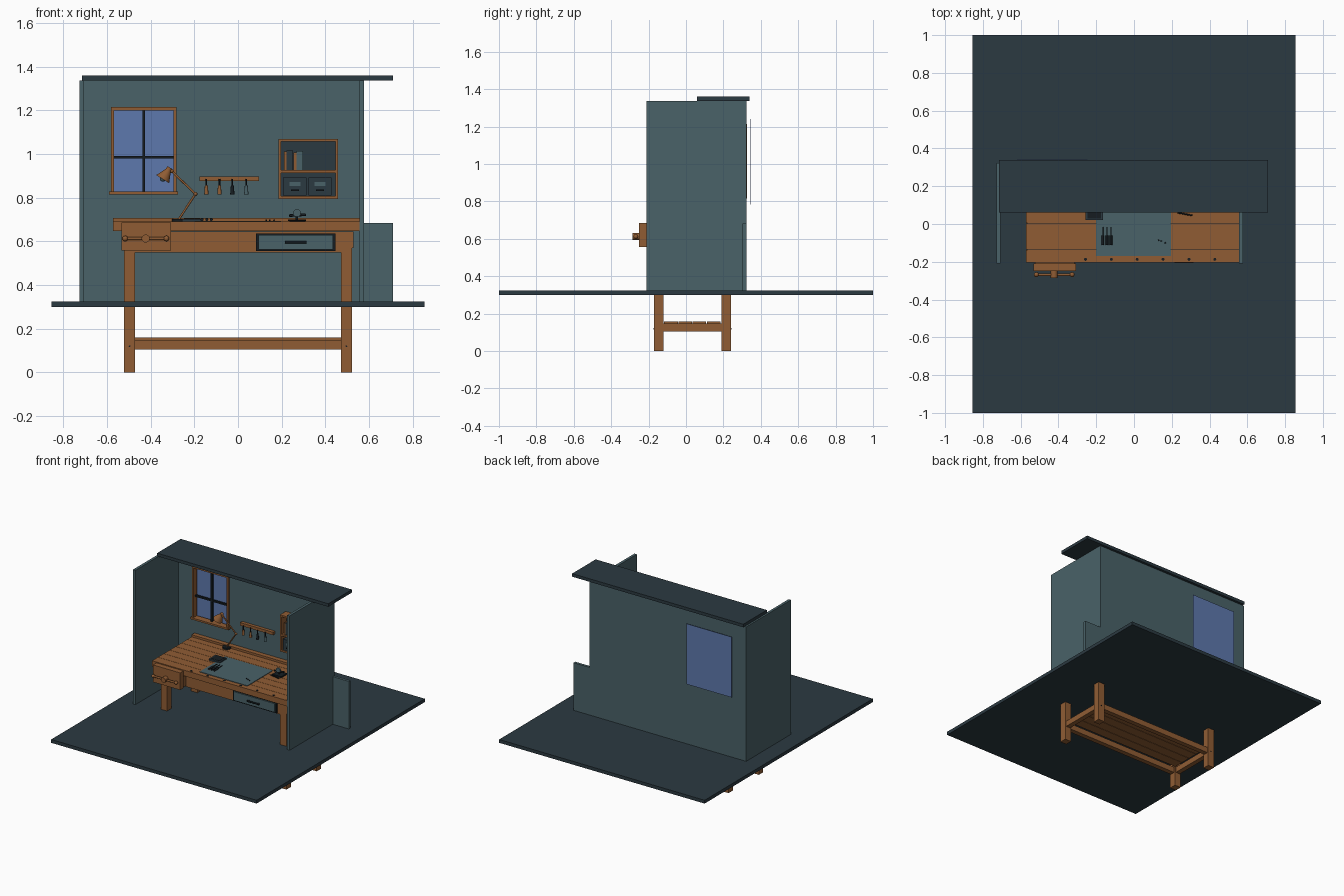
import bpy
import math
from mathutils import Vector

default_cube = bpy.data.objects.get("Cube")
if default_cube:
    bpy.data.objects.remove(default_cube, do_unlink=True)


def make_material(name, red, green, blue):
    """Flat material from display-space channels, stored as linear."""
    linear = [(c / 255) ** 2.2 for c in (red, green, blue)] + [1]
    material = bpy.data.materials.new(name)
    material.use_nodes = True
    material.diffuse_color = linear
    shader = next(n for n in material.node_tree.nodes if n.type == "BSDF_PRINCIPLED")
    shader.inputs["Base Color"].default_value = linear
    return material


slate = make_material("dark_slate", 47, 60, 67)
teal = make_material("muted_teal", 75, 98, 104)
wood = make_material("warm_wood", 143, 93, 55)
sky = make_material("sky_blue", 94, 120, 172)
iron = make_material("black_iron", 28, 34, 38)


def finish(name, material):
    part = bpy.context.object
    part.name = name
    part.data.materials.append(material)
    return part


def box(name, material, xs, ys, zs):
    """Box between pairs of limits along each axis."""
    limits = (xs, ys, zs)
    bpy.ops.mesh.primitive_cube_add(size=1, location=[sum(p) / 2 for p in limits])
    part = finish(name, material)
    size = [p[1] - p[0] for p in limits]
    for vertex in part.data.vertices:
        vertex.co = [c * s for c, s in zip(vertex.co, size)]
    return part


def rod(name, material, start, end, radius, tip=None, sides=12):
    """Cylinder or cone running between two points."""
    start, end = Vector(start), Vector(end)
    axis = end - start
    bpy.ops.mesh.primitive_cone_add(
        vertices=sides, radius1=radius, radius2=radius if tip is None else tip,
        depth=axis.length, location=(start + end) / 2,
        rotation=axis.to_track_quat("Z", "Y").to_euler())
    part = finish(name, material)
    bpy.ops.object.shade_smooth_by_angle(angle=math.radians(40))
    return part


def ball(name, material, center, radius):
    bpy.ops.mesh.primitive_uv_sphere_add(segments=12, ring_count=8, radius=radius, location=center)
    part = finish(name, material)
    bpy.ops.object.shade_smooth()
    return part


# Room shell: floor, roof, side walls and a back wall around the window opening
box("floor", slate, (-.855, .855), (-1, 1), (.3, .325))
box("roof", slate, (-.715, .71), (.06, .34), (1.337, 1.36))
left, right, depth = (-.727, -.707), (.557, .577), (-.21, .323)
floor_top, ledge, ceiling = .325, .683, 1.336
box("window_side_wall", teal, left, depth, (floor_top, ceiling))
box("shelf_side_wall", teal, right, depth, (floor_top, ceiling))
back = (.303, .323)
box("lower_back_wall", teal, (left[1], .71), back, (floor_top, ledge))
win_x, win_z = (-.575, -.285), (.82, 1.21)
box("back_wall_beside_window", teal, (left[1], win_x[0]), back, (ledge, ceiling))
box("back_wall_main", teal, (win_x[1], right[0]), back, (ledge, ceiling))
box("back_wall_below_window", teal, win_x, back, (ledge, win_z[0]))
box("back_wall_above_window", teal, win_x, back, (win_z[1], ceiling))
box("sky_pane", sky, (-.62, -.247), (.341, .344), (.785, 1.24))

# Window frame and glazing bars
frame_y = (.285, .325)
for side, x in (("left", -.576), ("right", -.289)):
    box("window_jamb_" + side, wood, (x - .007, x + .007), frame_y, win_z)
box("window_head", wood, (-.583, -.282), frame_y, (1.2, 1.215))
box("window_sill", wood, (-.59, -.275), (.275, .325), (.815, .828))
box("window_upright_bar", iron, (-.438, -.426), (.3, .315), win_z)
box("window_cross_bar", iron, win_x, (.3, .315), (.98, .992))

# Bench legs with pegs, and the low rails
for x in (-.497, .497):
    for y in (-.145, .215):
        box("bench_leg", wood, (x - .026, x + .026), (y - .026, y + .026), (0, .645))
        out = math.copysign(.028, y)
        for z in (.12, .59, .625):
            rod("leg_peg", iron, (x, y, z), (x, y + out, z), .004)
    box("low_side_rail", wood, (x - .018, x + .018), (-.12, .19), (.105, .147))
    box("side_apron", wood, (x - .02, x + .02), (-.12, .19), (.55, .645))
for y in (-.145, .215):
    box("low_long_rail", wood, (-.472, .472), (y - .018, y + .018), (.105, .147))
    box("long_apron", wood, (-.472, .472), (y - .024, y + .022), (.55, .645))
box("apron_end_block", wood, (.45, .53), (-.174, -.12), (.57, .645))

# Low shelf slats and bench top planks
for i in range(4):
    y = -.117 + i * .076
    box("shelf_slat", wood, (-.472, .472), (y, y + .073), (.147, .159))
for i in range(7):
    y = -.205 + i * .07
    box("top_plank", wood, (-.572, .567), (y, y + .068), (.647, .69))
box("top_core", iron, (-.565, .56), (-.19, .27), (.65, .686))
box("back_ledge", wood, (-.572, .567), (.265, .3), (.69, .706))
for i in range(6):
    x = -.257 + i * .137
    rod("bench_dog_hole", iron, (x, -.187, .688), (x, -.187, .692), .008)

# Front vise with a sliding bar
box("vise_jaw", wood, (-.533, -.307), (-.25, -.21), (.557, .686))
box("vise_block", wood, (-.525, -.315), (-.21, -.165), (.557, .647))
rod("vise_hub", wood, (-.423, -.25, .613), (-.423, -.285, .613), .019)
rod("vise_bar", wood, (-.52, -.268, .613), (-.325, -.268, .613), .007)
for x in (-.517, -.328):
    ball("vise_bar_knob", wood, (x, -.268, .613), .013)

# Bench drawer
box("drawer_surround", iron, (.083, .446), (-.178, -.16), (.555, .637))
box("drawer_front", teal, (.093, .436), (-.187, -.16), (.563, .629))
rod("drawer_pull", iron, (.215, -.2, .596), (.315, -.2, .596), .006)
for x in (.225, .305):
    rod("drawer_pull_post", iron, (x, -.2, .596), (x, -.185, .596), .005)

# Work mat with small hand tools and a parts tray
box("work_mat", teal, (-.2, .197), (-.17, .13), (.69, .694))
for x in (-.165, -.143, -.122):
    rod("mat_tool_handle", iron, (x, -.11, .7), (x, -.06, .7), .007)
    rod("mat_tool_shaft", iron, (x, -.06, .7), (x, -.015, .7), .003)
box("parts_tray", slate, (-.257, -.165), (.02, .1), (.69, .703))
box("tray_inside", iron, (-.247, -.175), (.03, .09), (.703, .705))
for x, y in ((.13, -.085), (.145, -.09), (.165, -.1)):
    ball("loose_part", iron, (x, y, .697), .004)

# Clamp stand on the bench
box("clamp_stand_base", iron, (.235, .31), (.07, .14), (.69, .7))
rod("clamp_stand_post", iron, (.27, .105, .7), (.27, .105, .735), .006)
rod("clamp_stand_bar", iron, (.235, .095, .718), (.31, .105, .722), .006)
rod("clamp_stand_lens", teal, (.27, .09, .73), (.27, .1, .73), .018)
rod("loose_probe", iron, (.23, .06, .697), (.31, .045, .697), .004)

# Jointed lamp
lamp_y = .255
joints = [(-.272, lamp_y, .7), (-.195, lamp_y, .817), (-.304, lamp_y, .922)]
rod("lamp_base", iron, (-.272, lamp_y, .69), (-.272, lamp_y, .702), .03, sides=20)
for start, end in zip(joints, joints[1:]):
    rod("lamp_arm", wood, start, end, .005)
    ball("lamp_joint", wood, end, .009)
rod("lamp_shade", wood, (-.345, lamp_y, .885), (-.318, lamp_y, .928), .035, .012, sides=20)
rod("lamp_cap", wood, (-.318, lamp_y, .928), (-.312, lamp_y, .938), .013)
ball("lamp_bulb", teal, (-.344, lamp_y, .887), .014)

# Tool rack with hanging tools
box("tool_rack", wood, (-.177, .097), (.278, .304), (.876, .898))
for x, grip in zip((-.145, -.085, -.026, .038), (wood, wood, iron, teal)):
    rod("rack_tool_shaft", iron, (x, .27, .885), (x, .27, .85), .004)
    rod("rack_tool_grip", grip, (x, .27, .855), (x, .27, .815), .007, .01)

# Wall cabinet with books above and two bins below
cab_y = (.235, .304)
for side, x in (("left", .185), ("right", .446)):
    box("cabinet_side_" + side, wood, (x, x + .012), cab_y, (.795, 1.07))
for level, z in (("bottom", .795), ("middle", .914), ("top", 1.058)):
    box("cabinet_board_" + level, wood, (.185, .458), cab_y, (z, z + .012))
box("cabinet_back", slate, (.19, .45), (.295, .302), (.8, 1.06))
x = .21
for width, height, cover in ((.012, .085, wood), (.03, .09, slate), (.014, .08, wood), (.028, .088, teal)):
    box("book", cover, (x, x + width), (.245, .29), (.926, .926 + height))
    x += width + .001
for x in (.207, .322):
    box("cabinet_bin", slate, (x, x + .107), (.238, .29), (.809, .893))
    box("bin_label", teal, (x + .028, x + .08), (.234, .24), (.853, .873))
    box("bin_pull", iron, (x + .035, x + .073), (.228, .24), (.83, .838))
